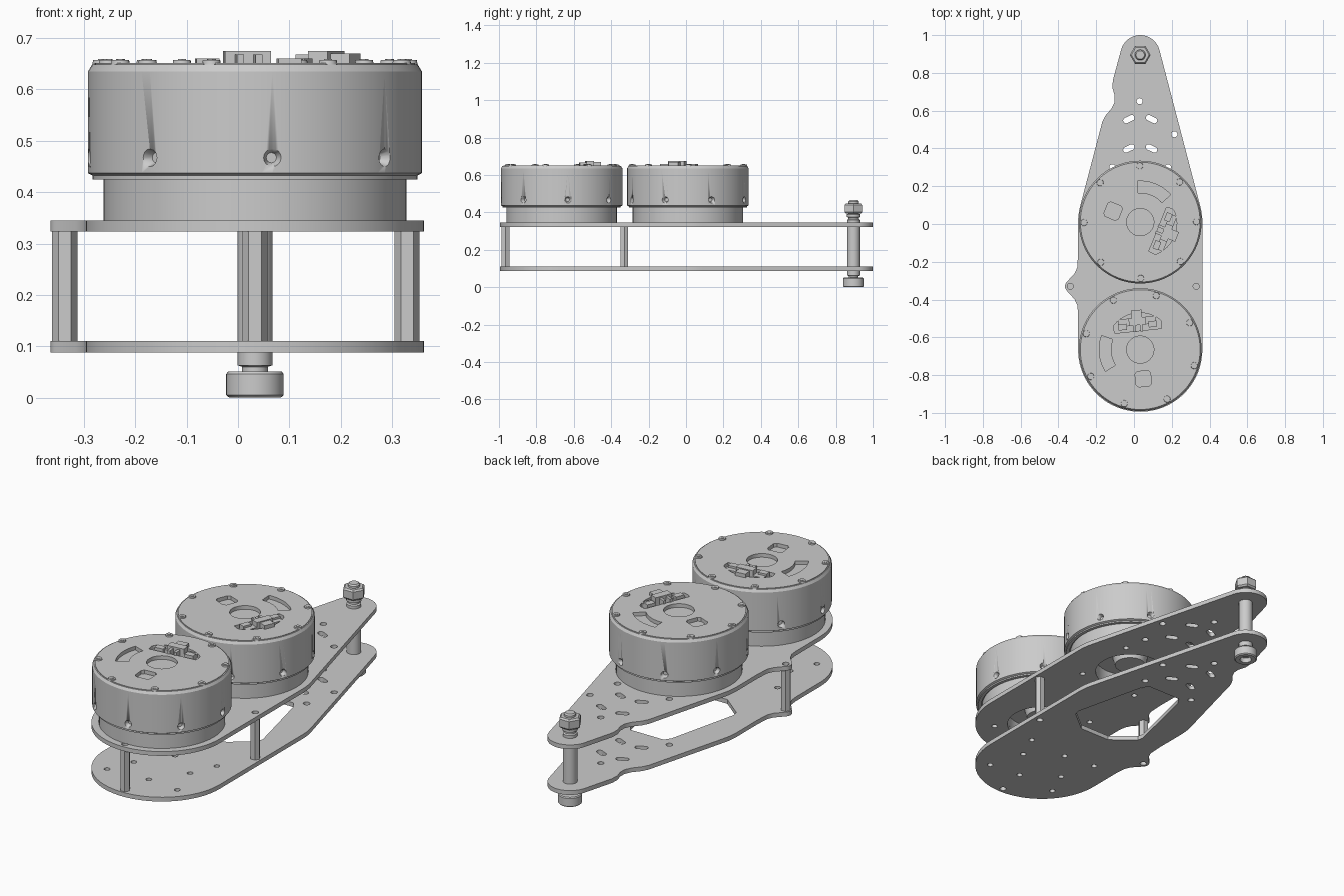
import bpy, bmesh
from math import sin, cos, pi, radians
from mathutils import Matrix, Vector

if "Cube" in bpy.data.objects:
    bpy.data.objects.remove(bpy.data.objects["Cube"])

CX = 0.033                      # centre line of motors and bolt
MOTORS = [("front", -0.665, 6), ("rear", 0.01, -112)]


def arc(cx, cy, r, a0, a1, n):
    return [(cx + r * cos(radians(a0 + (a1 - a0) * i / n)),
             cy + r * sin(radians(a0 + (a1 - a0) * i / n))) for i in range(n + 1)]


def circle(cx, cy, r, n=20):
    return arc(cx, cy, r, 0, 360, n)[:-1]


def slot(cx, cy, half, r, deg):
    dx, dy = half * cos(radians(deg)), half * sin(radians(deg))
    return (arc(cx + dx, cy + dy, r, deg - 90, deg + 90, 8)
            + arc(cx - dx, cy - dy, r, deg + 90, deg + 270, 8))


def link(name, mesh, smooth=True):
    ob = bpy.data.objects.new(name, mesh)
    bpy.context.collection.objects.link(ob)
    if smooth:
        bpy.ops.object.select_all(action='DESELECT')
        ob.select_set(True)
        bpy.context.view_layer.objects.active = ob
        bpy.ops.object.shade_smooth_by_angle(angle=radians(30))
    return ob


def bake(ob):
    bpy.context.view_layer.update()
    dg = bpy.context.evaluated_depsgraph_get()
    return bpy.data.meshes.new_from_object(ob.evaluated_get(dg))


def sheet(name, loops, z0, z1):
    """Flat plate: first loop is the outline, the others are holes."""
    cu = bpy.data.curves.new(name, 'CURVE')
    cu.dimensions, cu.fill_mode, cu.extrude = '2D', 'BOTH', (z1 - z0) / 2
    for pts in loops:
        sp = cu.splines.new('POLY')
        sp.points.add(len(pts) - 1)
        for p, (x, y) in zip(sp.points, pts):
            p.co = (x, y, 0, 1)
        sp.use_cyclic_u = True
    tmp = bpy.data.objects.new(name + "_curve", cu)
    bpy.context.collection.objects.link(tmp)
    me = bake(tmp)
    bpy.data.objects.remove(tmp)
    me.transform(Matrix.Translation((0, 0, (z0 + z1) / 2)))
    return link(name, me)


def lathe(name, profile, steps=64):
    """Spin a closed (radius, z) profile around z."""
    bm = bmesh.new()
    vs = [bm.verts.new((r, 0, z)) for r, z in profile]
    es = [bm.edges.new((vs[i - 1], vs[i])) for i in range(len(vs))]
    bmesh.ops.spin(bm, geom=vs + es, cent=(0, 0, 0), axis=(0, 0, 1),
                   angle=2 * pi, steps=steps, use_merge=True)
    bmesh.ops.remove_doubles(bm, verts=bm.verts, dist=1e-5)
    bmesh.ops.dissolve_degenerate(bm, edges=bm.edges, dist=1e-6)
    bmesh.ops.recalc_face_normals(bm, faces=bm.faces)
    me = bpy.data.meshes.new(name)
    bm.to_mesh(me)
    bm.free()
    return link(name, me, steps > 8)


def solids(name, cones=(), boxes=()):
    """One mesh of cones (matrix, r1, r2, depth, sides) and boxes (centre, size)."""
    bm = bmesh.new()
    for m, r1, r2, d, n in cones:
        bmesh.ops.create_cone(bm, cap_ends=True, segments=n, radius1=r1,
                              radius2=r2, depth=d, matrix=m)
    for c, s in boxes:
        bmesh.ops.create_cube(bm, size=1, matrix=Matrix.Translation(c)
                              @ Matrix.Diagonal((*s, 1)))
    me = bpy.data.meshes.new(name)
    bm.to_mesh(me)
    bm.free()
    return link(name, me, bool(cones))


def polar(deg, r, z, radial=False):
    m = Matrix.Rotation(radians(deg), 4, 'Z') @ Matrix.Translation((r, 0, z))
    return m @ Matrix.Rotation(pi / 2, 4, 'Y') if radial else m


# Plates: shared outline and shared holes
outline = (arc(CX, -0.665, 0.329, 180, 360, 40)
           + arc(CX, 0.01, 0.329, 0, 14, 4)
           + arc(CX, 0.895, 0.105, 14, 166, 24)
           + [(-0.112, 0.76), (-0.114, 0.72), (-0.102, 0.68), (-0.103, 0.645),
              (-0.12, 0.61), (-0.15, 0.575), (-0.168, 0.54)]
           + arc(CX, 0.01, 0.329, 166, 180, 4)
           + [(-0.296, -0.16), (-0.3, -0.23), (-0.315, -0.262)]
           + arc(-0.33, -0.33, 0.035, 130, 230, 10)
           + [(-0.315, -0.398), (-0.3, -0.43), (-0.296, -0.47)])
posts = [(-0.337, -0.33), (0.329, -0.33), (CX, -0.965)]
holes = [circle(x, y, 0.016) for x, y in
         posts + [(0.03, 0.65), (0.214, 0.475), (0.18, 0.3), (-0.115, 0.3)]]
holes += [slot(CX + s * 0.06, y, 0.017, 0.015, -s * a)
          for s in (-1, 1) for y, a in ((0.555, 25), (0.4, 25))]
window = [(CX + x, y) for x, y in
          [(0.2, -0.17), (0.207, -0.14), (0.118, 0.235), (0.095, 0.27), (-0.095, 0.27),
           (-0.118, 0.235), (-0.207, -0.14), (-0.2, -0.17), (-0.085, -0.262), (0.085, -0.262)]]
lower_bolts = [circle(x, y, 0.014) for a in range(10, 370, 90)
               for x, y in [(CX + 0.145 * cos(radians(a)), -0.665 + 0.145 * sin(radians(a)))]]
lower_bolts += [circle(CX + s * 0.2, -0.665 + t * 0.16, 0.014) for s in (-1, 1) for t in (-1, 1)]
sheet("lower_plate", [outline, window] + holes + lower_bolts, 0.088, 0.11)
sheet("upper_plate", [outline] + holes
      + [circle(CX, y, 0.17, 48) for _, y, _ in MOTORS]
      + [circle(CX + 0.235 * cos(radians(a)), y + 0.235 * sin(radians(a)), 0.014)
         for _, y, _ in MOTORS for a in range(45, 405, 90)], 0.323, 0.345)

# Hexagonal standoffs between the plates
for i, (x, y) in enumerate(posts):
    lathe(f"standoff_{i + 1}", [(0, 0.11), (0.0245, 0.11), (0.0245, 0.323), (0, 0.323)],
          6).location = (x, y, 0)

# Pivot bolt, sleeve and nut at the narrow end
bolt = lathe("pivot_bolt", [
    (0, 0.025), (0.028, 0.025), (0.028, 0), (0.05, 0), (0.056, 0.005), (0.056, 0.046),
    (0.052, 0.051), (0.025, 0.051), (0.025, 0.06), (0.034, 0.063), (0.034, 0.36),
    (0.028, 0.365), (0.028, 0.372), (0.036, 0.376), (0.036, 0.39), (0.028, 0.393),
    (0.028, 0.458), (0.022, 0.465), (0, 0.465)], 32)
nut = lathe("pivot_nut", [(0.02, 0.393), (0.047, 0.393), (0.055, 0.401), (0.055, 0.44),
                          (0.047, 0.448), (0.02, 0.448)], 6)
bolt.location = nut.location = (CX, 0.895, 0)

# Motor parts, built around the origin
base = lathe("motor_base", [(0.17, 0.345), (0.295, 0.345), (0.295, 0.432), (0, 0.432),
                            (0, 0.36), (0.075, 0.36), (0.085, 0.4), (0.17, 0.4)])
rotor = lathe("motor_rotor", [(0, 0.43), (0.312, 0.43), (0.325, 0.437), (0.325, 0.635),
                              (0.317, 0.648), (0.311, 0.648), (0.311, 0.632), (0, 0.632)], 96)

# Countersunk screw holes around the rotor wall
cutter = solids("dimple_cutter",
                [(polar(a, 0.32, 0.467, True), 0.01, 0.021, 0.03, 16) for a in range(0, 360, 45)])
cutter.hide_render = True
mod = rotor.modifiers.new("dimples", 'BOOLEAN')
mod.operation, mod.solver, mod.object = 'DIFFERENCE', 'EXACT', cutter
rotor_mesh = bake(rotor)
rotor.modifiers.clear()
rotor.data = rotor_mesh
bpy.data.objects.remove(cutter)

# Cap with central opening, square pocket, curved pocket and connector pocket
cap = sheet("motor_cap", [
    circle(0, 0, 0.312, 96), circle(0, 0, 0.072, 40),
    [(x * 0.041, -0.155 + y * 0.041) for x, y in
     [(-1, -.7), (-.7, -1), (.7, -1), (1, -.7), (1, .7), (.7, 1), (-.7, 1), (-1, .7)]],
    arc(0, 0, 0.217, 154, 206, 12) + arc(0, 0, 0.155, 206, 154, 12),
    [(-0.125, 0.1), (0.125, 0.1), (0.128, 0.13)] + arc(0, 0.02, 0.175, 45, 135, 12)
    + [(-0.128, 0.13)]], 0.631, 0.651)

# Rim screws and wall notch tabs
screws = solids("motor_screws",
                [(polar(a + 22.5, 0.298, 0.648), 0.02, 0.017, 0.018, 16) for a in range(0, 360, 45)]
                + [(polar(a + 22.5, 0.298, 0.652), 0.009, 0.009, 0.014, 6) for a in range(0, 360, 45)])
tabs = lathe("motor_tab_ring", [(0.3, 0.425), (0.316, 0.425), (0.316, 0.436), (0.3, 0.436)], 64)

# Connector block sitting in its pocket
connector = solids("motor_connector", boxes=[
    ((0, 0.15, 0.64), (0.2, 0.04, 0.02)),
    ((0, 0.15, 0.653), (0.09, 0.04, 0.044)),
    ((0, 0.185, 0.65), (0.055, 0.05, 0.04)),
    ((-0.018, 0.115, 0.65), (0.014, 0.04, 0.035)),
    ((0.018, 0.115, 0.65), (0.014, 0.04, 0.035)),
    ((-0.08, 0.128, 0.645), (0.045, 0.032, 0.03)),
    ((0.08, 0.128, 0.645), (0.045, 0.032, 0.03))])

# Place both motors
for part in (base, rotor, cap, screws, tabs, connector):
    label = part.name
    for i, (name, y, rot) in enumerate(MOTORS):
        ob = part if i == 0 else part.copy()
        if i:
            bpy.context.collection.objects.link(ob)
        ob.name = f"{name}_{label}"
        ob.location = (CX, y, 0)
        ob.rotation_euler.z = radians(rot)
